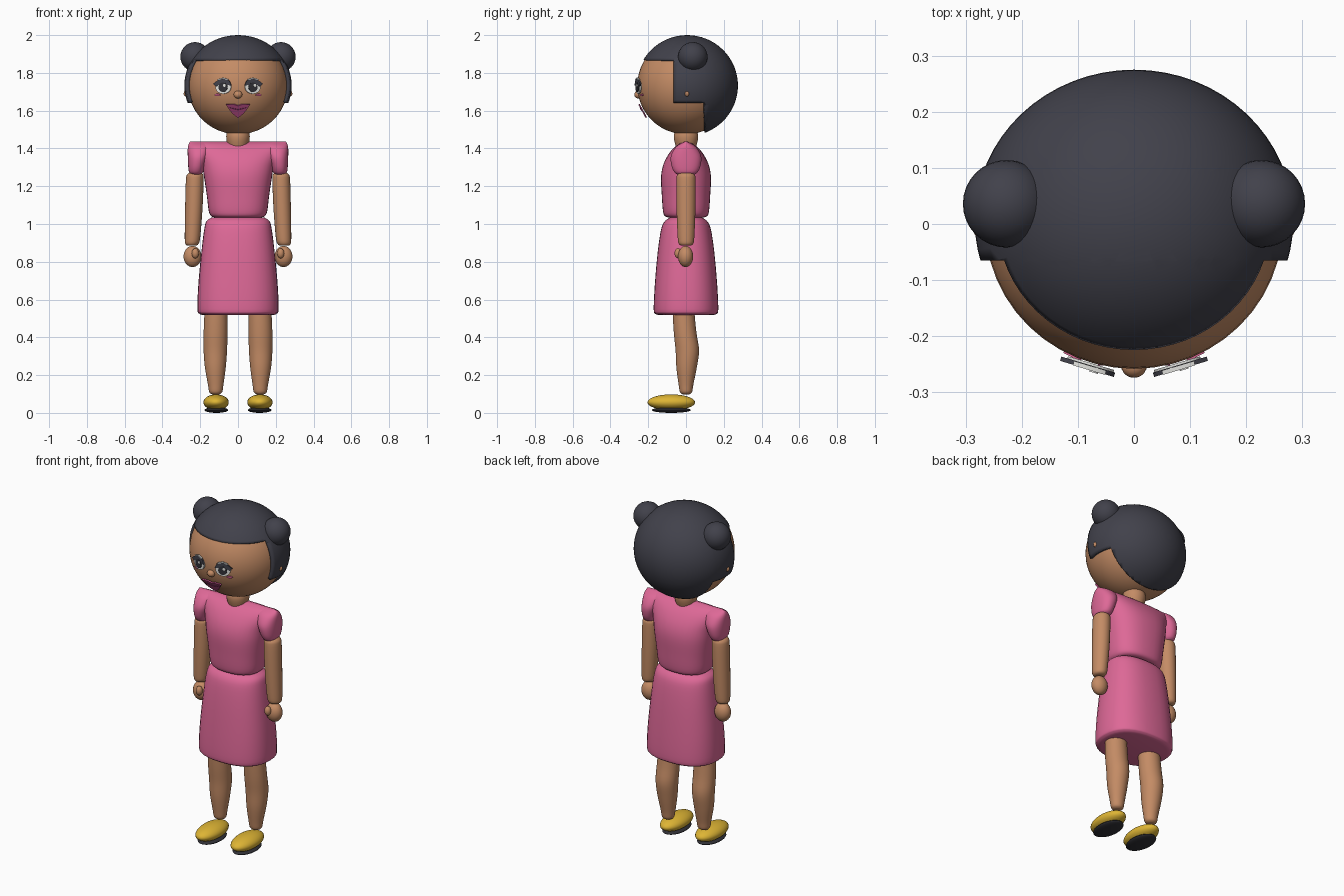
import bpy, bmesh, math
from mathutils import Matrix, Vector

cube = bpy.data.objects.get("Cube")
if cube:
    bpy.data.objects.remove(cube, do_unlink=True)


def material(name, *rgb):
    mat = bpy.data.materials.new(name)
    mat.use_nodes = True
    mat.diffuse_color = (*rgb, 1)
    mat.node_tree.nodes["Principled BSDF"].inputs["Base Color"].default_value = (*rgb, 1)
    return mat


SKIN = material("warm skin", .55, .26, .13)
PINK = material("pink cloth", .73, .14, .31)
HAIR = material("charcoal hair", .053, .053, .07)
GOLD = material("golden shoe", .73, .46, .035)
SOLE = material("dark sole", .03, .03, .037)
WHITE = material("eye white", .75, .75, .72)
LIPS = material("deep pink lips", .45, .07, .22)
DARK = material("lip shadow", .2, .03, .1)
parts = []


def finish(name, bm, mat):
    bmesh.ops.recalc_face_normals(bm, faces=bm.faces)
    mesh = bpy.data.meshes.new(name)
    bm.to_mesh(mesh)
    bm.free()
    mesh.materials.append(mat)
    obj = bpy.data.objects.new(name, mesh)
    bpy.context.collection.objects.link(obj)
    parts.append(obj)
    return obj


def sphere_mesh(centre, radii, segments=40):
    bm = bmesh.new()
    place = Matrix.Translation(centre) @ Matrix.Diagonal((*radii, 1))
    bmesh.ops.create_uvsphere(bm, u_segments=segments, v_segments=segments // 2,
                              radius=1, matrix=place)
    return bm


def ball(name, mat, centre, radii, segments=32):
    return finish(name, sphere_mesh(centre, radii, segments), mat)


def smooth_rings(rings, steps=4):
    """Catmull-Rom interpolation through the ring parameters."""
    out = []
    keys = [Vector(r) for r in rings]
    for i in range(len(keys) - 1):
        a, b = keys[i], keys[i + 1]
        before, after = keys[max(i - 1, 0)], keys[min(i + 2, len(keys) - 1)]
        for s in range(steps):
            t = s / steps
            m, n = (b - before) / 2, (after - a) / 2
            out.append(a * (2*t**3 - 3*t**2 + 1) + m * (t**3 - 2*t**2 + t)
                       + b * (3*t**2 - 2*t**3) + n * (t**3 - t**2))
    return out + [keys[-1]]


def loft(name, mat, rings, power=2, sides=36):
    """Stack of superellipse rings: height, centre x, centre y, radius x, radius y."""
    bm = bmesh.new()
    rows = []
    for z, cx, cy, rx, ry in smooth_rings(rings):
        row = []
        for k in range(sides):
            c, s = (f(math.tau * k / sides) for f in (math.cos, math.sin))
            x = math.copysign(abs(c) ** (2 / power), c)
            y = math.copysign(abs(s) ** (2 / power), s)
            row.append(bm.verts.new((cx + rx * x, cy + ry * y, z)))
        rows.append(row)
    for low, high in zip(rows, rows[1:]):
        for k in range(sides):
            j = (k + 1) % sides
            bm.faces.new((low[k], low[j], high[j], high[k]))
    bm.faces.new(rows[0])
    bm.faces.new(rows[-1])
    return finish(name, bm, mat)


def plate(name, mat, points, centre, yaw=0, pitch=0, lift=0, thick=.008):
    """Thin flat shape on the face, drawn in its own x and z."""
    bm = bmesh.new()
    turn = Matrix.Translation(centre) @ Matrix.Rotation(yaw, 4, 'Z') @ Matrix.Rotation(pitch, 4, 'X')
    face = bm.faces.new([bm.verts.new((x, -lift, z)) for x, z in points])
    moved = bmesh.ops.extrude_face_region(bm, geom=[face])["geom"]
    bmesh.ops.translate(bm, vec=(0, -thick, 0),
                        verts=[v for v in moved if isinstance(v, bmesh.types.BMVert)])
    bmesh.ops.transform(bm, matrix=turn, verts=bm.verts)
    return finish(name, bm, mat)


def oval(rx, rz, x=0, z=0, count=24):
    angles = [math.tau * k / count for k in range(count)]
    return [(x + rx * math.cos(a), z + rz * math.sin(a)) for a in angles]


# Head, nose and neck
MID = 1.733
ball("head", SKIN, (0, 0, MID), (.265, .258, .258), 48)
ball("nose", SKIN, (0, -.252, 1.685), (.023, .022, .021), 20)
loft("neck", SKIN, [(1.4, 0, 0, .05, .05), (1.44, 0, 0, .06, .062),
                    (1.47, 0, 0, .062, .064), (1.5, 0, 0, .055, .055)])

# Hair cap, cut along the fringe, temples and nape
bm = sphere_mesh((0, .006, MID), (.284, .269, .267), 64)
FRINGE, TEMPLE, LOBE, NAPE = 1.87, -.065, 1.64, .1
for point, normal in (((0, 0, FRINGE), (0, 0, 1)), ((0, TEMPLE, 0), (0, 1, 0)),
                      ((0, 0, LOBE), (0, 0, 1)), ((0, NAPE, 0), (0, 1, 0))):
    bmesh.ops.bisect_plane(bm, geom=bm.verts[:] + bm.edges[:] + bm.faces[:],
                           plane_co=point, plane_no=normal)
bare = []
for f in bm.faces:
    c = f.calc_center_median()
    if not (c.z > FRINGE or (c.y > TEMPLE and c.z > LOBE) or c.y > NAPE):
        bare.append(f)
bmesh.ops.delete(bm, geom=bare, context='FACES')
hair = finish("hair_cap", bm, HAIR)
shell = hair.modifiers.new("thickness", 'SOLIDIFY')
shell.thickness = .02
shell.offset = -1

# Dress
loft("dress_bodice", PINK, [
    (1.034, 0, 0, .12, .09), (1.042, 0, 0, .142, .112), (1.07, 0, 0, .155, .122),
    (1.15, 0, 0, .165, .128), (1.25, 0, 0, .18, .132), (1.32, 0, 0, .193, .118),
    (1.38, 0, 0, .22, .085), (1.42, 0, 0, .248, .045), (1.436, 0, 0, .255, .008)], 2.4)
loft("dress_skirt", PINK, [
    (.518, 0, 0, .185, .145), (.525, 0, 0, .205, .163), (.55, 0, 0, .215, .171),
    (.68, 0, 0, .21, .165), (.85, 0, 0, .194, .15), (.97, 0, 0, .179, .132),
    (1.015, 0, 0, .167, .112), (1.034, 0, 0, .14, .085)], 2.4)

# Lips and their dark parting lines
lip_half = [(0, .026), (.018, .034), (.064, .034), (.05, .01), (.03, -.02), (0, -.046)]
lips = lip_half + [(-x, z) for x, z in lip_half[-2:0:-1]]
parting = [(-.05, .018), (-.02, .012), (0, .007), (.02, .012), (.05, .018), (.02, .005), (0, 0), (-.02, .005)]
MOUTH = (0, -.226, 1.607)
plate("lips", LIPS, lips, MOUTH, pitch=.5, lift=.003)
plate("lip_parting", DARK, parting, MOUTH, pitch=.5, lift=.009, thick=.004)

for side, label in ((1, "left_"), (-1, "right_")):
    # Hair bun and ear tip
    ball(label + "bun", HAIR, (side * .227, .036, 1.885), (.078, .078, .078))
    ball(label + "ear", SKIN, (side * .274, .005, 1.69), (.014, .012, .016), 16)

    # Eye built up from thin layers
    spot, yaw = (side * .076, -.246, 1.73), side * .29
    plate(label + "eye_white", WHITE, oval(.043, .037, z=-.004), spot, yaw, lift=.002)
    lid = [(side * x, z) for x, z in ((-.046, .002), (-.036, .027), (-.012, .04), (.014, .038),
           (.036, .026), (.054, .012), (.04, -.002), (.02, .008), (-.015, .008))]
    plate(label + "eyelid", HAIR, lid, spot, yaw, lift=.006)
    plate(label + "iris", SOLE, oval(.025, .025, z=-.006), spot, yaw, lift=.008, thick=.007)
    plate(label + "eye_glint", WHITE, oval(.008, .008, .009, .004, 12), spot, yaw, lift=.013, thick=.004)
    arc = [(-.03, .036), (0, .046), (.03, .036), (.028, .031), (0, .041), (-.028, .031)]
    plate(label + "lid_shine", WHITE, arc, spot, yaw, lift=.007)
    plate(label + "blush", PINK, oval(.017, .006, count=16), (side * .108, -.231, 1.684),
          side * .43, .18, thick=.006)

    # Sleeve, arm and hand
    loft(label + "sleeve", PINK, [
        (1.262, side * .222, 0, .025, .045), (1.275, side * .222, 0, .037, .062),
        (1.31, side * .218, 0, .046, .077), (1.36, side * .21, 0, .056, .08),
        (1.41, side * .204, 0, .061, .052), (1.436, side * .2, 0, .055, .008)], 2.2)
    loft(label + "arm", SKIN, [
        (.885, side * .244, 0, .022, .025), (.895, side * .244, 0, .035, .038),
        (.93, side * .241, 0, .041, .044), (1.08, side * .234, 0, .046, .05),
        (1.23, side * .229, 0, .047, .051), (1.262, side * .227, 0, .042, .045),
        (1.272, side * .226, 0, .028, .03)])
    ball(label + "hand", SKIN, (side * .241, -.002, .828), (.047, .04, .056))
    ball(label + "thumb", SKIN, (side * .226, -.042, .845), (.019, .019, .027), 20)

    # Leg, shoe and sole
    loft(label + "leg", SKIN, [
        (.098, side * .118, 0, .018, .018), (.11, side * .118, 0, .034, .032),
        (.15, side * .118, 0, .041, .039), (.24, side * .12, .003, .055, .054),
        (.33, side * .12, .007, .062, .062), (.42, side * .119, -.004, .063, .06),
        (.52, side * .117, -.012, .061, .058), (.6, side * .115, -.013, .06, .057)])
    ball(label + "shoe", GOLD, (side * .116, -.078, .056), (.067, .126, .042))
    ball(label + "sole", SOLE, (side * .115, -.078, .015), (.063, .104, .015))

# Smooth shading with crisp edges
bpy.ops.object.select_all(action='DESELECT')
for obj in parts:
    obj.select_set(True)
bpy.context.view_layer.objects.active = parts[0]
bpy.ops.object.shade_smooth_by_angle(angle=math.radians(40))
